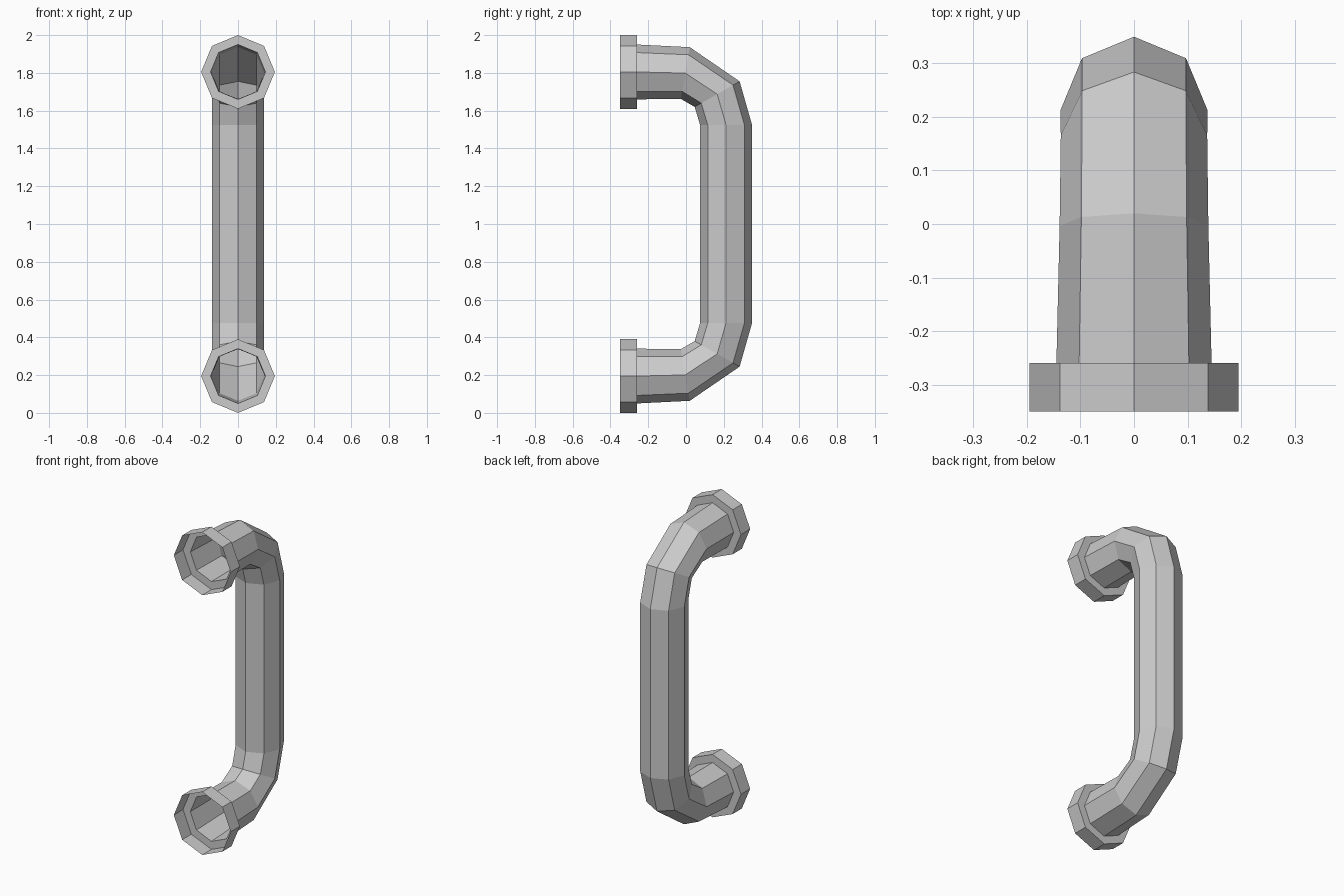
import bpy, bmesh
from math import sin, cos, pi
from mathutils import Vector

if "Cube" in bpy.data.objects:
    bpy.data.objects.remove(bpy.data.objects["Cube"])

SIDES = 8


def loft(name, rings):
    """Skin octagonal rings; each ring is (outer y, outer z, inner y, inner z)."""
    bm = bmesh.new()
    loops = []
    for oy, oz, iy, iz in rings:
        outer, inner = Vector((0, oy, oz)), Vector((0, iy, iz))
        centre, up = (outer + inner) / 2, (outer - inner) / 2
        side = Vector((up.length, 0, 0))
        loops.append([bm.verts.new(centre + up * cos(2 * pi * k / SIDES)
                                   + side * sin(2 * pi * k / SIDES))
                      for k in range(SIDES)])
    for a, b in zip(loops, loops[1:]):
        for k in range(SIDES):
            n = (k + 1) % SIDES
            bm.faces.new((a[k], a[n], b[n], b[k]))
    mesh = bpy.data.meshes.new(name)
    bm.to_mesh(mesh)
    bm.free()
    obj = bpy.data.objects.new(name, mesh)
    bpy.context.collection.objects.link(obj)
    return obj


# Bent grip tube: upper half, then the same rings mirrored about z = 1
upper = [(-0.26, 1.95, -0.26, 1.66),
         (0.02, 1.936, -0.027, 1.662),
         (0.284, 1.755, 0.046, 1.62),
         (0.35, 1.523, 0.075, 1.523)]
lower = [(oy, 2 - oz, iy, 2 - iz) for oy, oz, iy, iz in reversed(upper)]
loft("grip_tube", upper + lower)

# Open collars at both ends: rim wall plus a back step down to the tube
for name, z in (("upper_collar", 1.805), ("lower_collar", 0.195)):
    loft(name, [(y, z + r, y, z - r)
                for y, r in ((-0.35, 0.195), (-0.26, 0.195), (-0.26, 0.145))])
